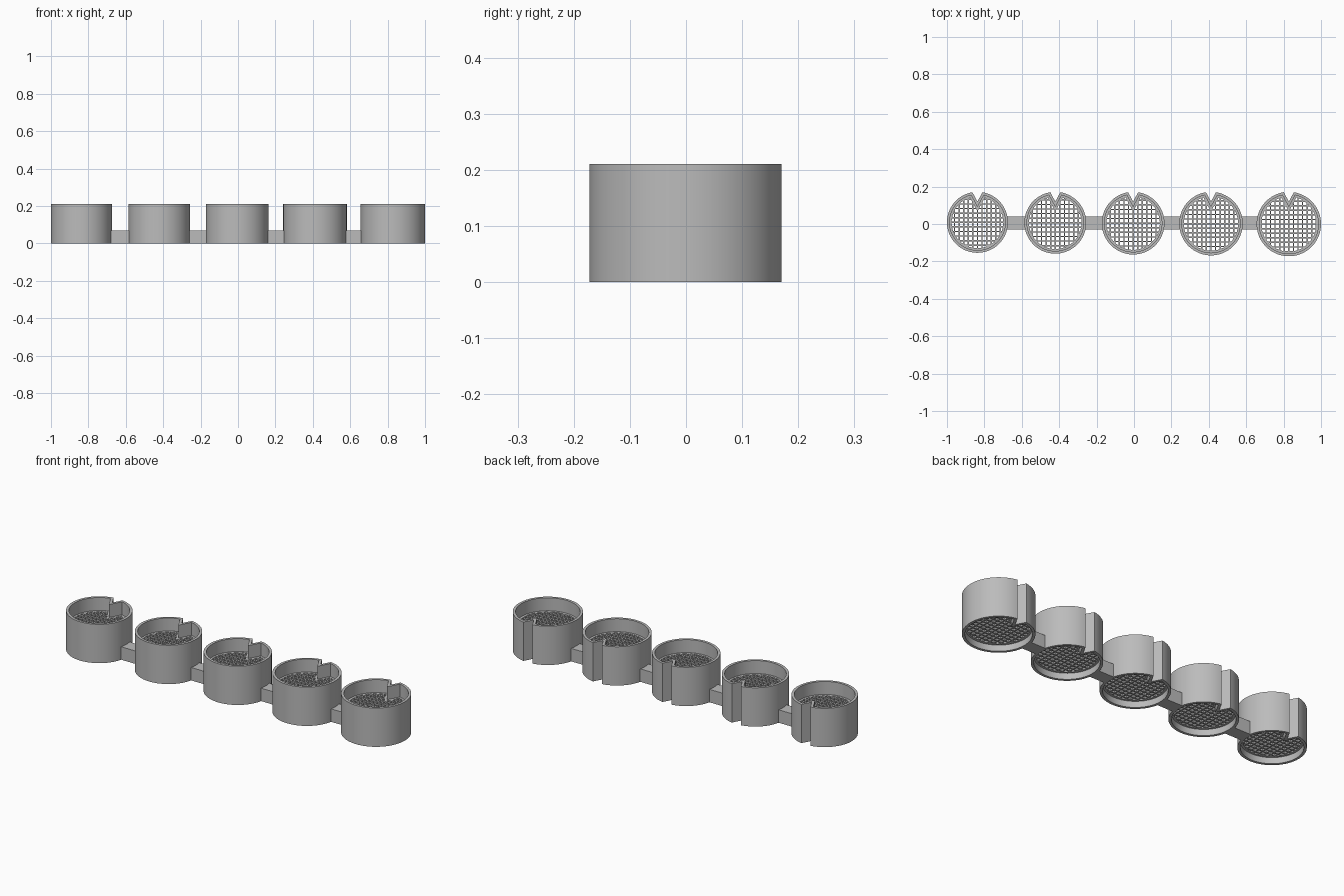
import bpy, bmesh
from math import sin, cos, pi, atan2, sqrt, hypot

cube = bpy.data.objects.get("Cube")
if cube:
    bpy.data.objects.remove(cube, do_unlink=True)

grey = bpy.data.materials.new("plain grey")
grey.use_nodes = True
COLOUR = (0.5, 0.5, 0.5, 1)
grey.diffuse_color = COLOUR
grey.node_tree.nodes["Principled BSDF"].inputs["Base Color"].default_value = COLOUR

HEIGHT, BACK = 0.21, 0.172
WALL, LEDGE = 0.014, 0.025
NOTCH_DEPTH, NOTCH_HALF = 0.052, 0.028
SLOPE = NOTCH_HALF / NOTCH_DEPTH
FLOOR_LOW, FLOOR_TOP = 0.033, 0.14
PITCH, BAR = 0.0245, 0.007
SEGMENTS = 72


def finish(name, bm, smooth=False):
    bmesh.ops.recalc_face_normals(bm, faces=bm.faces)
    mesh = bpy.data.meshes.new(name)
    bm.to_mesh(mesh)
    bm.free()
    mesh.materials.append(grey)
    obj = bpy.data.objects.new(name, mesh)
    bpy.context.collection.objects.link(obj)
    if smooth:
        bpy.context.view_layer.objects.active = obj
        obj.select_set(True)
        bpy.ops.object.shade_smooth_by_angle(angle=0.5)
        obj.select_set(False)
    return obj


def notched_loop(r, inset):
    """Circle outline with a V groove at the back, moved inward by inset."""
    apex = r - NOTCH_DEPTH - inset * hypot(1, SLOPE) / SLOPE
    rho, k2 = r - inset, SLOPE ** 2
    a, b, c = k2 + 1, -2 * k2 * apex, k2 * apex ** 2 - rho ** 2
    y = (-b + sqrt(b * b - 4 * a * c)) / (2 * a)
    half = atan2(SLOPE * (y - apex), y)
    start, sweep = pi / 2 + half, 2 * pi - 2 * half
    pts = [(rho * cos(start + sweep * i / SEGMENTS), rho * sin(start + sweep * i / SEGMENTS))
           for i in range(SEGMENTS + 1)]
    return pts + [(0, apex)]


def ring(name, r, inset, z0, z1, outer_inset=0):
    """Tube whose cross-section lies between two notched outlines."""
    bm = bmesh.new()
    outer, inner = notched_loop(r, outer_inset), notched_loop(r, inset)
    loops = [[bm.verts.new((x, y, z)) for x, y in pts]
             for pts, z in ((outer, z0), (outer, z1), (inner, z1), (inner, z0))]
    n = len(outer)
    for j in range(4):
        p, q = loops[j], loops[(j + 1) % 4]
        for i in range(n):
            m = (i + 1) % n
            bm.faces.new((p[i], p[m], q[m], q[i]))
    return finish(name, bm, True)


def add_box(bm, x0, x1, y0, y1, z0, z1):
    box = bmesh.ops.create_cube(bm, size=1)["verts"]
    for v in box:
        v.co = ((x0 + x1) / 2 + v.co.x * (x1 - x0),
                (y0 + y1) / 2 + v.co.y * (y1 - y0),
                (z0 + z1) / 2 + v.co.z * (z1 - z0))


def sieve(name, r):
    """Crossed upright bars trimmed to the round floor and the groove."""
    bm = bmesh.new()
    rho, apex, h = r - 0.02, r - NOTCH_DEPTH - 0.015, BAR / 2
    count = int(rho / PITCH)
    for i in range(-count, count + 1):
        t = i * PITCH
        reach = sqrt(rho ** 2 - t ** 2)
        # Bars running front to back stop at the groove wall
        stop = min(reach, apex + abs(t) / SLOPE)
        add_box(bm, t - h, t + h, -reach, stop, FLOOR_LOW, FLOOR_TOP)
        # Bars running side to side are split around the groove
        gap = SLOPE * (t - apex)
        spans = [(-reach, -gap), (gap, reach)] if gap > 0 else [(-reach, reach)]
        for a, b in spans:
            if b > a:
                add_box(bm, a, b, t - h, t + h, FLOOR_LOW, FLOOR_TOP)
    return finish(name, bm)


# Five cups, each slightly larger than the last, lined up along the back
radii = [0.163 + 0.0023 * i for i in range(5)]
first, last = radii[0] - 1, 1 - radii[-1]
centres = [first + (last - first) * i / 4 for i in range(5)]
for i, (r, x) in enumerate(zip(radii, centres), 1):
    parts = [ring(f"cup_wall_{i}", r, WALL, 0, HEIGHT),
             ring(f"floor_ledge_{i}", r, LEDGE, FLOOR_LOW, FLOOR_TOP, WALL / 2),
             sieve(f"sieve_floor_{i}", r)]
    for part in parts:
        part.location = (x, BACK - r, 0)

# Low bridges joining neighbouring cups
for i in range(4):
    bm = bmesh.new()
    add_box(bm, centres[i] + radii[i] - 0.008, centres[i + 1] - radii[i + 1] + 0.008,
            -0.03, 0.04, 0, 0.07)
    finish(f"bridge_{i + 1}", bm)
